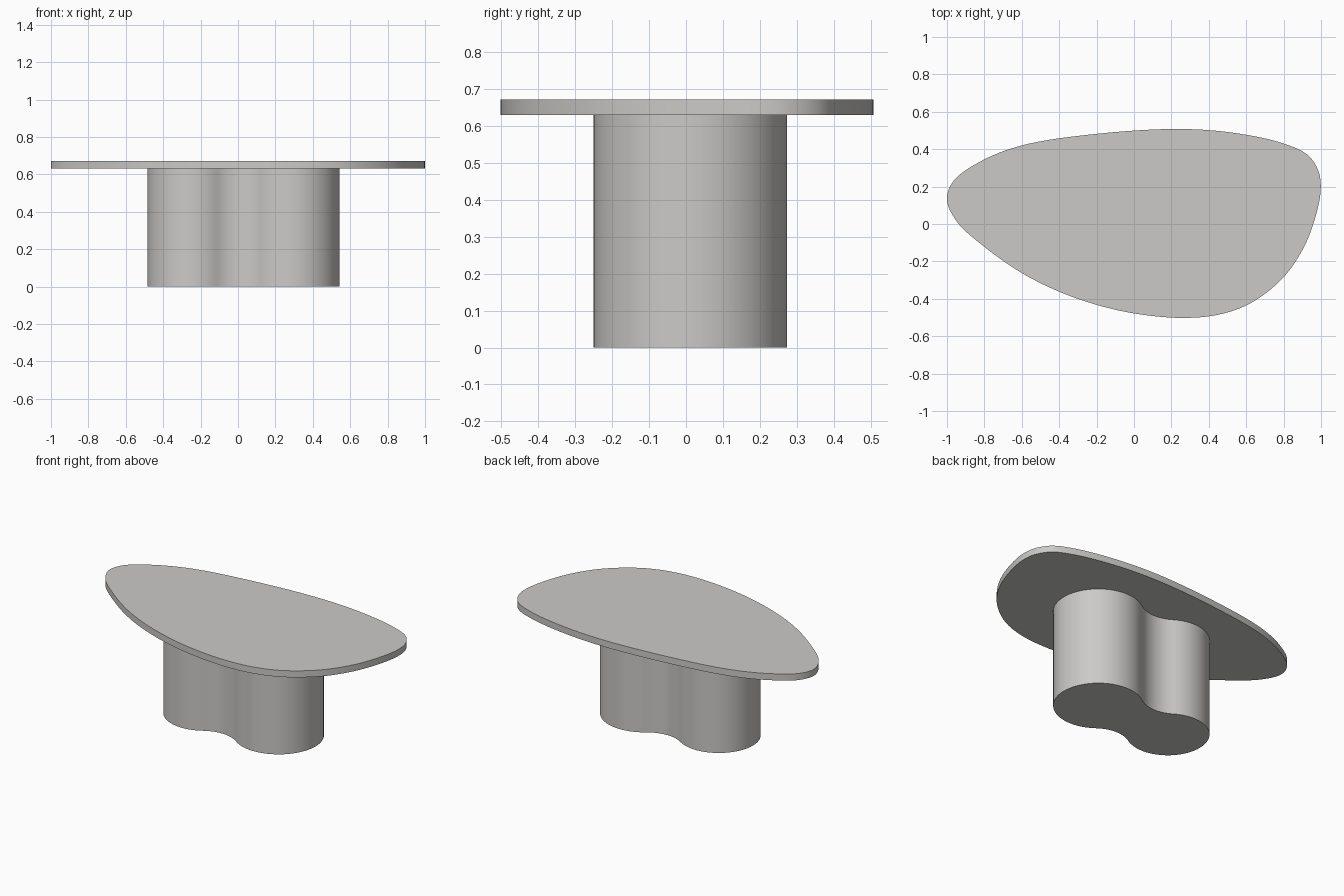
import bpy, bmesh, math
from mathutils import Vector

if "Cube" in bpy.data.objects:
    bpy.data.objects.remove(bpy.data.objects["Cube"])

stone = bpy.data.materials.new("warm_grey")
stone.diffuse_color = (0.6, 0.59, 0.575, 1)
stone.use_nodes = True
stone.node_tree.nodes["Principled BSDF"].inputs["Base Color"].default_value = stone.diffuse_color


def spline(pts, steps=8):
    """Closed Catmull-Rom curve through 2D points (centripetal)."""
    p = [Vector(q) for q in pts]
    n, out = len(p), []
    for i in range(n):
        a, b, c, d = p[i - 1], p[i], p[(i + 1) % n], p[(i + 2) % n]
        t1 = (b - a).length ** 0.5
        t2 = t1 + (c - b).length ** 0.5
        t3 = t2 + (d - c).length ** 0.5
        for k in range(steps):
            t = t1 + (t2 - t1) * k / steps
            a1 = a.lerp(b, t / t1)
            a2 = b.lerp(c, (t - t1) / (t2 - t1))
            a3 = c.lerp(d, (t - t2) / (t3 - t2))
            b1 = a1.lerp(a2, t / t2)
            b2 = a2.lerp(a3, (t - t1) / (t3 - t1))
            out.append(b1.lerp(b2, (t - t1) / (t2 - t1)))
    return out


def arc(c, r, a0, a1, n):
    return [Vector((c[0] + r * math.cos(a0 + (a1 - a0) * i / n),
                    c[1] + r * math.sin(a0 + (a1 - a0) * i / n))) for i in range(n)]


def slab(name, outline, z0, z1):
    """Extrude a closed outline between two heights."""
    bm = bmesh.new()
    face = bm.faces.new([bm.verts.new((q.x, q.y, z0)) for q in outline])
    ext = bmesh.ops.extrude_face_region(bm, geom=[face], use_keep_orig=True)
    top = [v for v in ext["geom"] if isinstance(v, bmesh.types.BMVert)]
    bmesh.ops.translate(bm, verts=top, vec=(0, 0, z1 - z0))
    bmesh.ops.recalc_face_normals(bm, faces=bm.faces)
    me = bpy.data.meshes.new(name)
    bm.to_mesh(me)
    bm.free()
    me.materials.append(stone)
    ob = bpy.data.objects.new(name, me)
    bpy.context.collection.objects.link(ob)
    bpy.ops.object.select_all(action='DESELECT')
    ob.select_set(True)
    bpy.context.view_layer.objects.active = ob
    bpy.ops.object.shade_smooth_by_angle(angle=math.radians(35))
    return ob


# Pebble-shaped table top
top_points = [(-1, .13), (-.965, .23), (-.82, .335), (-.6, .42), (-.2, .482), (.25, .508),
              (.55, .485), (.8, .43), (.93, .368), (.987, .28), (.998, .18), (.965, .02),
              (.9, -.14), (.79, -.295), (.62, -.425), (.45, -.485), (.25, -.502), (0, -.478),
              (-.2, -.432), (-.4, -.362), (-.6, -.262), (-.8, -.122), (-.945, .01)]
slab("table_top", spline(top_points), 0.63, 0.672)

# Pedestal: two round lobes joined by tangent concave waist arcs
L, rl = Vector((-.244, .015)), .241
R, rr = Vector((.28, .012)), .262
rf = .21
d = (R - L).length
along = (R - L) / d
side = Vector((-along.y, along.x))
s = (d * d + (rl + rf) ** 2 - (rr + rf) ** 2) / (2 * d)
h = math.sqrt((rl + rf) ** 2 - s * s)
up, low = L + along * s + side * h, L + along * s - side * h


def ang(a, b):
    return math.atan2(b.y - a.y, b.x - a.x)


tau = 2 * math.pi
outline = (arc(R, rr, ang(R, low), ang(R, up), 48)
           + arc(up, rf, ang(up, R), ang(up, L), 20)
           + arc(L, rl, ang(L, up), ang(L, low) + tau, 48)
           + arc(low, rf, ang(low, L), ang(low, R), 20))
slab("pedestal", outline, 0, 0.63)
